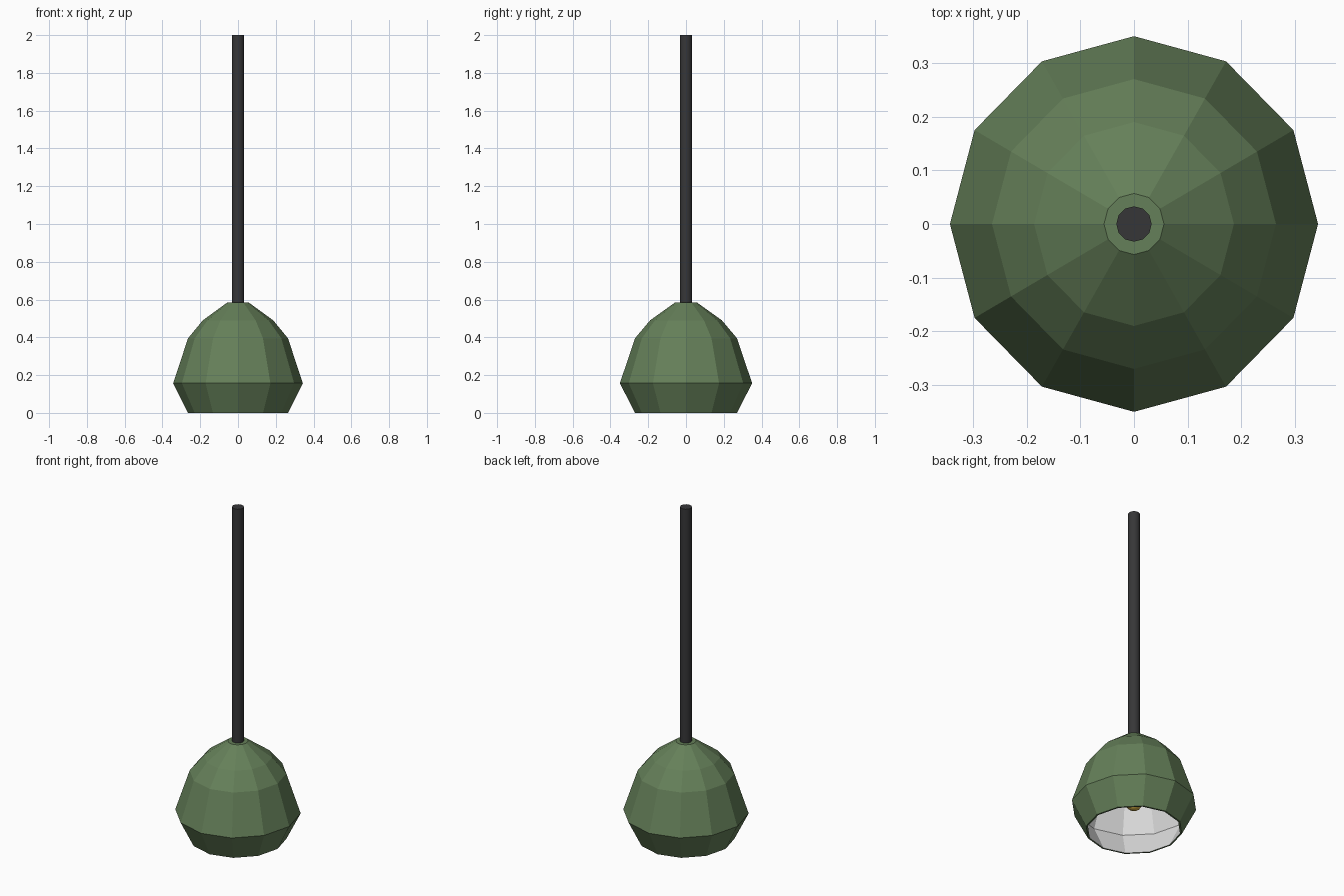
import bpy, bmesh, math

if "Cube" in bpy.data.objects:
    bpy.data.objects.remove(bpy.data.objects["Cube"], do_unlink=True)


def material(name, rgb):
    m = bpy.data.materials.new(name)
    m.use_nodes = True
    m.diffuse_color = (*rgb, 1)
    m.node_tree.nodes["Principled BSDF"].inputs["Base Color"].default_value = (*rgb, 1)
    return m


GREEN = material("moss green", (0.13, 0.215, 0.10))
WHITE = material("inner white", (0.72, 0.72, 0.72))
DARK = material("charcoal", (0.037, 0.037, 0.039))
YELLOW = material("bulb yellow", (0.65, 0.42, 0.06))


def lathe(name, profile, mats, sides=12, squash=1.0, first_inner=None):
    """Turn (radius, z) points about z; bands from first_inner on use mats[1]."""
    bm = bmesh.new()
    rings = []
    for r, z in profile:
        if r == 0:
            rings.append([bm.verts.new((0, 0, z))] * sides)
            continue
        angles = [2 * math.pi * i / sides for i in range(sides)]
        rings.append([bm.verts.new((r * squash * math.cos(a), r * math.sin(a), z))
                      for a in angles])
    for band, (a, b) in enumerate(zip(rings, rings[1:])):
        for i in range(sides):
            j = (i + 1) % sides
            corners = list(dict.fromkeys((a[i], a[j], b[j], b[i])))
            face = bm.faces.new(corners)
            if first_inner is not None and band >= first_inner:
                face.material_index = 1
    bmesh.ops.recalc_face_normals(bm, faces=bm.faces)
    mesh = bpy.data.meshes.new(name)
    bm.to_mesh(mesh)
    bm.free()
    for m in mats:
        mesh.materials.append(m)
    obj = bpy.data.objects.new(name, mesh)
    bpy.context.collection.objects.link(obj)
    return obj


# Faceted shade: outer skin from the cap down, rim, then the white lining
outer = [(0, 0.585), (0.057, 0.585), (0.19, 0.49), (0.27, 0.395), (0.35, 0.157), (0.27, 0)]
lining = [(0.26, 0), (0.339, 0.157), (0.26, 0.388), (0.183, 0.481), (0.053, 0.574), (0, 0.574)]
lathe("shade", outer + lining, [GREEN, WHITE], squash=0.98, first_inner=len(outer))

# Hanging rod, running through the cap down to the bulb
lathe("rod", [(0, 0.2), (0.033, 0.2), (0.033, 2), (0, 2)], [DARK])

# Small round bulb inside the shade
R, ZC = 0.047, 0.172
bulb = lathe("bulb", [(0, ZC - R)] + [(R * math.sin(t * math.pi / 8), ZC - R * math.cos(t * math.pi / 8))
                                      for t in range(1, 8)] + [(0, ZC + R)], [YELLOW])

# Round parts are smooth, the shade stays flat
for obj in (bpy.data.objects["rod"], bulb):
    bpy.ops.object.select_all(action='DESELECT')
    obj.select_set(True)
    bpy.context.view_layer.objects.active = obj
    bpy.ops.object.shade_smooth_by_angle(angle=math.radians(40))
